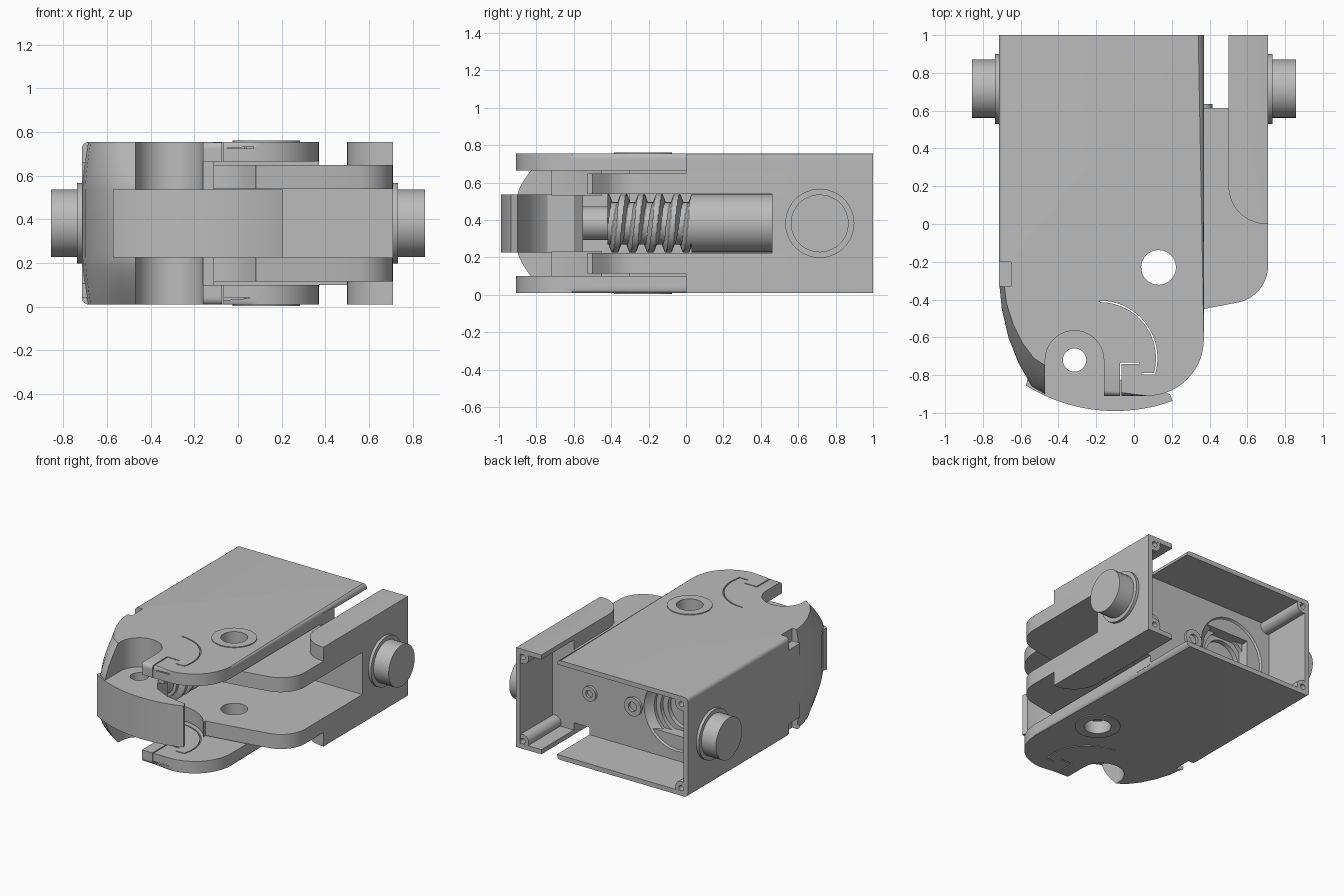
import bpy, bmesh
from math import sin, cos, pi, radians, atan2
from mathutils import Vector

cube = bpy.data.objects.get("Cube")
if cube:
    bpy.data.objects.remove(cube, do_unlink=True)

grey = bpy.data.materials.new("light_grey_metal")
grey.use_nodes = True
grey.diffuse_color = (0.5, 0.5, 0.5, 1)
grey.node_tree.nodes["Principled BSDF"].inputs["Base Color"].default_value = (0.5, 0.5, 0.5, 1)

MID = 0.3825                      # height of the mirror plane
parts = []


def finish(name, bm, keep=True):
    bmesh.ops.recalc_face_normals(bm, faces=bm.faces[:])
    mesh = bpy.data.meshes.new(name)
    bm.to_mesh(mesh)
    bm.free()
    obj = bpy.data.objects.new(name, mesh)
    bpy.context.collection.objects.link(obj)
    if keep:
        mesh.materials.append(grey)
        parts.append(obj)
    return obj


def arc(cx, cy, r, a0, a1, n=14):
    steps = [radians(a0 + (a1 - a0) * i / n) for i in range(n + 1)]
    return [(cx + r * cos(a), cy + r * sin(a)) for a in steps]


def loft(name, loops, keep=True, rim=None, size=0.03):
    """Skin matching loops; rim(midpoint) picks edges to round."""
    bm = bmesh.new()
    rows = [[bm.verts.new(p) for p in loop] for loop in loops]
    n = len(rows[0])
    for a, b in zip(rows, rows[1:]):
        for i in range(n):
            j = (i + 1) % n
            bm.faces.new((a[i], a[j], b[j], b[i]))
    bm.faces.new(rows[0])
    bm.faces.new(rows[-1])
    if rim:
        edges = [e for e in bm.edges if rim((e.verts[0].co + e.verts[1].co) / 2)]
        bmesh.ops.bevel(bm, geom=edges, offset=size, segments=4, profile=0.5,
                        affect='EDGES', clamp_overlap=True)
    return finish(name, bm, keep)


def prism(name, pts, z0, z1, keep=True, rim=None):
    return loft(name, [[(x, y, z) for x, y in pts] for z in (z0, z1)], keep, rim)


def box(name, x0, x1, y0, y1, z0, z1, keep=True):
    return prism(name, [(x0, y0), (x1, y0), (x1, y1), (x0, y1)], z0, z1, keep)


def lathe(name, axis, c, profile, keep=True, n=32, wave=None):
    """Rings (position, radius) along x, y or z through the centre c."""
    loops = []
    for t, r in profile:
        loop = []
        for i in range(n):
            a = 2 * pi * i / n
            q = r + (wave(t, a) if wave else 0)
            u, v = c[0] + q * cos(a), c[1] + q * sin(a)
            loop.append({'x': (t, u, v), 'y': (u, t, v), 'z': (u, v, t)}[axis])
        loops.append(loop)
    return loft(name, loops, keep)


def cut(objs, cutter):
    cutter.hide_render = True
    for obj in objs:
        mod = obj.modifiers.new("cut", 'BOOLEAN')
        mod.operation = 'DIFFERENCE'
        mod.solver = 'EXACT'
        mod.object = cutter
        with bpy.context.temp_override(object=obj, active_object=obj):
            bpy.ops.object.modifier_apply(modifier=mod.name)
    bpy.data.objects.remove(cutter, do_unlink=True)


# Outlines seen from above
slot = arc(-0.315, -0.72, 0.155, 0, 180, 20)
nose = ([(0.37, -0.61)] + arc(0.07, -0.61, 0.3, 0, -90)[1:] + [(-0.16, -0.91)]
        + slot + [(-0.47, -0.33), (-0.715, -0.33)])


def plate_outline(back):
    return [(-0.715, back), (0.37, back)] + nose


def rail_outline(back):
    return [(0.5, back), (0.5, 0.2)] + arc(0.7, 0.2, 0.2, 180, 270, 10) + [(0.71, 0), (0.71, back)]


arm = ([(0.71, 0.6), (0.71, -0.22)] + arc(0.51, -0.22, 0.2, 0, -75, 10) + [(0.37, -0.45), (0.08, -0.5)]
       + arc(-0.18, -0.71, 0.32, 35, 90, 8) + [(-0.5, -0.39), (-0.5, 0.6)])
housing = slot + [(-0.5, -0.72), (-0.5, -0.45), (-0.16, -0.45), (-0.11, -0.6), (-0.11, -0.72)]

plates, arms, walls = [], [], []
for side, s in (("top", 1), ("bottom", -1)):
    def h(d):
        return MID + s * d
    outer = h(0.3725)

    def plate_rim(p):
        return abs(p.z - outer) < 0.001 and p.y < 0.99 and (
            p.x > 0.36 or p.x < -0.7 or (p.x > -0.1 and p.y < -0.6))

    def rail_rim(p):
        return abs(p.z - outer) < 0.001 and p.y < 0.99 and (p.x > 0.7)

    # Cover plates: thin skin to the back, thick in front of the bulkhead
    plates.append(prism(side + "_cover", plate_outline(1), h(0.3375), outer, rim=plate_rim))
    plates.append(prism(side + "_cover_core", plate_outline(0.6), h(0.2825), h(0.339)))
    # Side rail flanges
    prism(side + "_rail", rail_outline(1), h(0.3375), outer, rim=rail_rim)
    prism(side + "_rail_core", rail_outline(0.6), h(0.265), h(0.339))
    # Arm and pivot pocket
    arms.append(prism(side + "_arm", arm, h(0.158), h(0.2675)))
    prism(side + "_pivot_pocket", housing, h(0.15), h(0.285))
    # Raised ring around the main hole
    plates.append(lathe(side + "_ring", 'z', (0.13, -0.23), [(h(0.36), 0.155), (h(0.379), 0.155)]))
    # Screw posts in the back corners
    for tag, x in (("right", -0.66), ("left", 0.655)):
        lathe(side + "_" + tag + "_post", 'y', (x, h(0.315)),
              [(0.6, 0.05), (0.999, 0.05), (0.999, 0.02), (0.9, 0.02)], n=20)

# Side walls and rear skins
walls.append(box("side_wall", -0.715, -0.5, -0.33, 0.6, 0.095, 0.67))
box("rear_skin_right", -0.715, -0.68, 0.59, 1, 0.043, 0.722)
box("rear_skin_left", 0.675, 0.71, 0.59, 1, 0.043, 0.722)

# Bulkhead with the stepped motor seat
bulkhead = box("bulkhead", -0.7, 0.37, 0.46, 0.615, 0.03, 0.735)
box("bulkhead_bridge", 0.36, 0.71, 0.46, 0.615, 0.1, 0.65)
box("bulkhead_rail_end", 0.5, 0.7, 0.5, 0.615, 0.03, 0.735)
cut([bulkhead], lathe("seat_cutter", 'y', (-0.35, MID), [
    (0.63, 0.275), (0.6, 0.26), (0.57, 0.215), (0.545, 0.215), (0.545, 0.18),
    (0.515, 0.18), (0.515, 0.14), (0.48, 0.14)], keep=False, n=40))
for tag, x, r in (("inner", 0, 0.07), ("outer", 0.36, 0.055)):
    lathe(tag + "_screw_boss", 'y', (x, 0.36),
          [(0.6, r), (0.635, r), (0.635, r * 0.5), (0.605, r * 0.5)], n=24)

# Rounded corner column: the outline draws in toward the top and bottom
full = [(-0.715, -0.3), (-0.7, -0.45), (-0.665, -0.6), (-0.61, -0.74), (-0.54, -0.86), (-0.47, -0.9)]
drawn = [(-0.69, -0.3), (-0.675, -0.42), (-0.64, -0.53), (-0.59, -0.63), (-0.53, -0.71), (-0.47, -0.75)]
levels = []
for i in range(-9, 10):
    d = 0 if i == 0 else (0.155 + 0.2175 * (abs(i) - 1) / 8) * (1 if i > 0 else -1)
    f = max(0, (abs(d) - 0.155) / 0.2175) ** 1.4
    ring = [Vector((*a, 0)).lerp(Vector((*b, 0)), f) for a, b in zip(full, drawn)]
    levels.append([(p.x, p.y, MID + d) for p in ring] + [(-0.47, -0.3, MID + d)])
walls.append(loft("corner_column", levels))

# Hooked front finger
tip = arc(-0.1, -0.1, 0.89, 238, 290, 24)
finger = prism("front_finger", tip + [(0.19, -0.9), (0.02, -0.87), (-0.1, -0.81), (-0.15, -0.74),
               (-0.16, -0.6), (-0.2, -0.55), (-0.5, -0.55)], 0.226, 0.536)
cut([finger], lathe("pin_cutter", 'z', (-0.315, -0.72), [(-0.1, 0.062), (0.9, 0.062)], keep=False))

# Main hole, thin slits and side notches
cut(plates + arms, lathe("hole_cutter", 'z', (0.13, -0.23), [(-0.1, 0.092), (0.9, 0.092)], keep=False))
band = arc(-0.18, -0.71, 0.304, 90, -15, 24) + arc(-0.18, -0.71, 0.296, -15, 90, 24)
cut(plates, prism("arc_slit", band, -0.1, 0.9, keep=False))
for x0, x1, y0, y1 in ((-0.074, -0.066, -0.95, -0.735), (-0.07, 0.03, -0.742, -0.734),
                       (0.04, 0.115, -0.796, -0.788)):
    cut(plates, box("slit", x0, x1, y0, y1, -0.1, 0.9, keep=False))
for z0, z1 in ((0.66, 0.8), (-0.1, 0.105)):
    cut(plates + walls, box("notch", -0.75, -0.65, -0.33, -0.2, z0, z1, keep=False))

# Worm screw, shaft and motor
PITCH = 0.095


def thread(y, a):
    return 0.022 * max(-1, min(1, 2 * sin(2 * pi * y / PITCH - a)))


lathe("worm_screw", 'y', (-0.33, MID), [(-0.42 + 0.45 * i / 90, 0.135) for i in range(91)],
      n=40, wave=thread)
lathe("worm_shaft", 'y', (-0.33, MID), [(-0.56, 0.09), (-0.41, 0.09)])
lathe("motor", 'y', (-0.33, MID), [(0.03, 0.156), (0.475, 0.156)])

# Side trunnions
for tag, s, x in (("right", -1, 0.715), ("left", 1, 0.71)):
    lathe(tag + "_trunnion", 'x', (0.715, MID), [
        (s * (x - 0.02), 0.185), (s * (x + 0.022), 0.185), (s * (x + 0.022), 0.155), (s * 0.857, 0.155)], n=28)

# Smooth shading with sharp edges kept
bpy.ops.object.select_all(action='DESELECT')
for obj in parts:
    obj.select_set(True)
bpy.context.view_layer.objects.active = parts[0]
bpy.ops.object.shade_smooth_by_angle(angle=radians(30))
